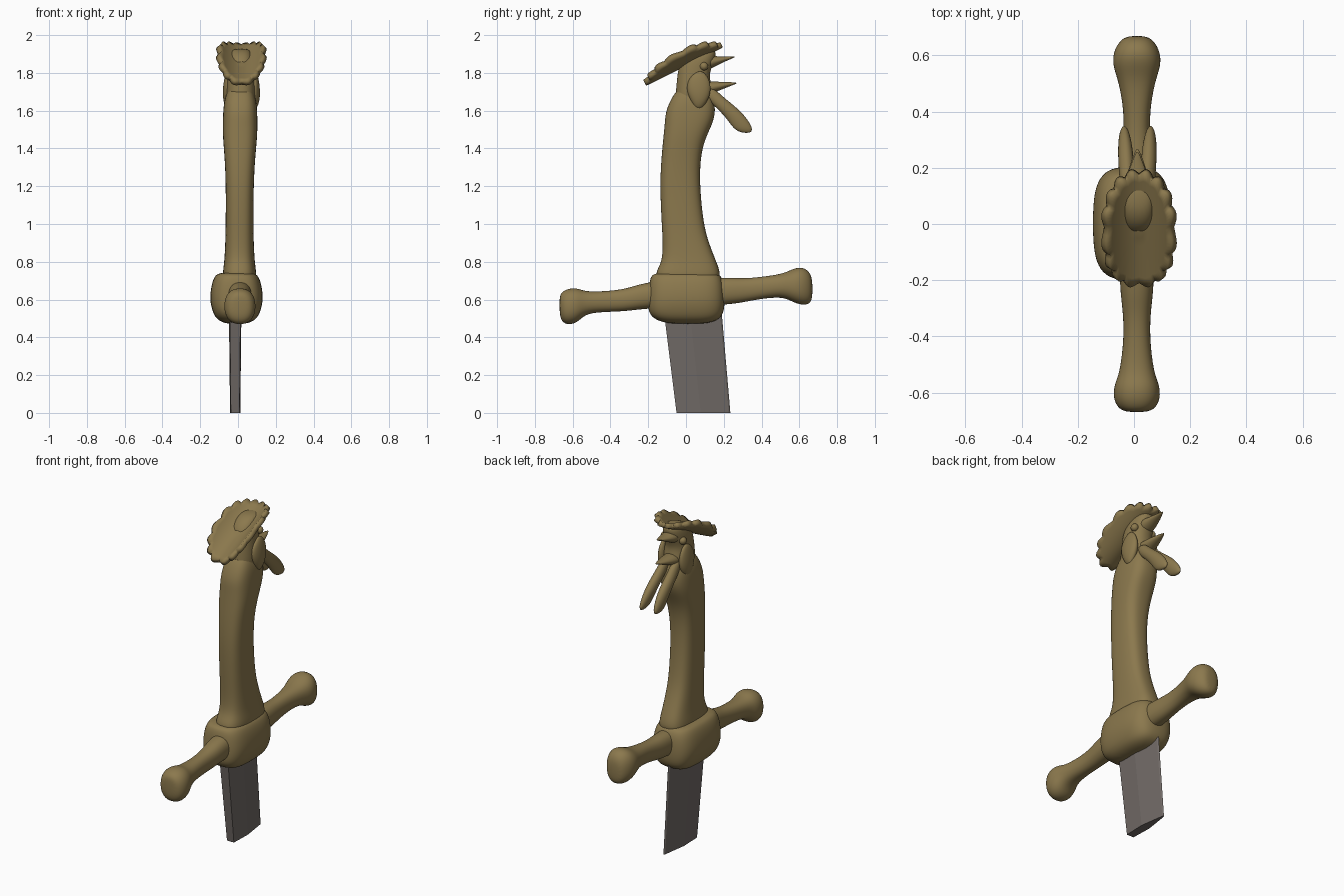
import bpy
import bmesh
from math import sin, cos, pi, copysign

default_cube = bpy.data.objects.get("Cube")
if default_cube:
    bpy.data.objects.remove(default_cube, do_unlink=True)


def make_material(name, colour):
    material = bpy.data.materials.new(name)
    material.use_nodes = True
    material.diffuse_color = colour
    material.node_tree.nodes["Principled BSDF"].inputs["Base Color"].default_value = colour
    return material


bronze = make_material("aged bronze", (0.26, 0.19, 0.075, 1))
steel = make_material("dull steel", (0.16, 0.14, 0.13, 1))


def finish(bm, name, material, subdivisions=0, angle=pi):
    """Turn a bmesh into a shaded object."""
    bmesh.ops.recalc_face_normals(bm, faces=bm.faces[:])
    mesh = bpy.data.meshes.new(name)
    bm.to_mesh(mesh)
    bm.free()
    mesh.materials.append(material)
    obj = bpy.data.objects.new(name, mesh)
    bpy.context.collection.objects.link(obj)
    if subdivisions:
        modifier = obj.modifiers.new("smooth surface", "SUBSURF")
        modifier.levels = modifier.render_levels = subdivisions
    bpy.ops.object.select_all(action="DESELECT")
    obj.select_set(True)
    bpy.context.view_layer.objects.active = obj
    if angle:
        bpy.ops.object.shade_smooth_by_angle(angle=angle)
    return obj


def skin(bm, rings, capped=True):
    """Bridge equal rings of vertices with quads."""
    count = len(rings[0])
    for lower, upper in zip(rings, rings[1:]):
        for i in range(count):
            j = (i + 1) % count
            bm.faces.new((lower[i], lower[j], upper[j], upper[i]))
    if capped:
        bm.faces.new(rings[0])
        bm.faces.new(rings[-1])


def loft(name, rows, axis="Z", power=2.0, sides=16, centre=lambda t: 0.01):
    """Rows hold station, low edge, high edge and half width in x."""
    bm = bmesh.new()
    rings = []
    for station, low, high, half in rows:
        middle, reach = (low + high) / 2, (high - low) / 2 * 1.02
        ring = []
        for i in range(sides):
            a = 2 * pi * (i + 0.5) / sides
            u = copysign(abs(cos(a)) ** (2 / power), cos(a)) * half * 1.02
            v = copysign(abs(sin(a)) ** (2 / power), sin(a)) * reach + middle
            x = centre(station) + u
            ring.append(bm.verts.new((x, v, station) if axis == "Z" else (x, station, v)))
        rings.append(ring)
    skin(bm, rings)
    return finish(bm, name, bronze, subdivisions=2)


# Blade stub: thick spine at the front, tapering to the cutting edge
bm = bmesh.new()
rings = []
for z, spine, edge, half in ((0, -0.05, 0.235, 0.027), (0.52, -0.115, 0.19, 0.033)):
    section = [(0, 0.85), (0.45, 1), (0.97, 0.2), (1, 0)]
    outline = section + [(t, -w) for t, w in reversed(section[:-1])]
    rings.append([bm.verts.new((w * half - 0.015, spine + t * (edge - spine), z))
                  for t, w in outline])
skin(bm, rings)
finish(bm, "blade", steel, angle=0)

# Crossguard bar with knuckle-shaped ends
loft("crossguard", [
    (-0.67, 0.535, 0.61, 0.03), (-0.66, 0.48, 0.64, 0.065),
    (-0.62, 0.465, 0.66, 0.085), (-0.57, 0.48, 0.66, 0.08),
    (-0.53, 0.53, 0.64, 0.06), (-0.4, 0.535, 0.645, 0.045),
    (-0.3, 0.54, 0.66, 0.05), (-0.2, 0.555, 0.7, 0.065),
    (0.2, 0.57, 0.72, 0.06), (0.3, 0.585, 0.71, 0.048),
    (0.4, 0.605, 0.72, 0.045), (0.51, 0.615, 0.735, 0.065),
    (0.56, 0.59, 0.76, 0.085), (0.61, 0.57, 0.775, 0.085),
    (0.655, 0.575, 0.75, 0.06), (0.67, 0.61, 0.7, 0.03),
], axis="Y", power=2.3)

# Central block of the guard
loft("guard_block", [
    (0.47, -0.08, 0.1, 0.05), (0.49, -0.16, 0.17, 0.1),
    (0.53, -0.2, 0.2, 0.125), (0.6, -0.2, 0.205, 0.142),
    (0.68, -0.195, 0.2, 0.132), (0.725, -0.185, 0.185, 0.115),
    (0.745, -0.16, 0.16, 0.09),
], power=3.2, centre=lambda z: -0.008)

# Grip, swelling into the bird's neck
loft("grip", [
    (0.68, -0.16, 0.18, 0.09), (0.75, -0.16, 0.18, 0.088),
    (0.8, -0.125, 0.16, 0.08), (0.9, -0.122, 0.12, 0.075),
    (1.0, -0.128, 0.092, 0.073), (1.2, -0.138, 0.072, 0.073),
    (1.35, -0.13, 0.075, 0.08), (1.45, -0.12, 0.1, 0.09),
    (1.53, -0.112, 0.14, 0.092), (1.59, -0.108, 0.155, 0.09),
    (1.65, -0.085, 0.15, 0.085), (1.7, -0.055, 0.13, 0.07),
    (1.73, -0.02, 0.1, 0.05),
], power=2.8, centre=lambda z: 0.008 + 0.006 * max(0, z - 1))

# Rooster head with an open beak
loft("head", [
    (1.62, -0.06, 0.13, 0.07), (1.68, -0.055, 0.14, 0.078),
    (1.74, -0.05, 0.135, 0.075), (1.79, -0.045, 0.12, 0.07),
    (1.85, -0.035, 0.145, 0.068), (1.9, 0, 0.16, 0.06),
    (1.93, 0.06, 0.15, 0.04),
], power=2.3, centre=lambda z: 0.015)

beak_centre = lambda y: 0.012
loft("upper_beak", [
    (0.08, 1.8, 1.9, 0.055), (0.15, 1.83, 1.89, 0.045),
    (0.2, 1.858, 1.885, 0.028), (0.25, 1.878, 1.888, 0.008),
    (0.257, 1.883, 1.887, 0.002),
], axis="Y", sides=12, centre=beak_centre)
loft("lower_beak", [
    (0.08, 1.67, 1.755, 0.055), (0.15, 1.695, 1.755, 0.045),
    (0.21, 1.72, 1.752, 0.028), (0.26, 1.74, 1.75, 0.008),
    (0.268, 1.743, 1.747, 0.002),
], axis="Y", sides=12, centre=beak_centre)

# Paired wattles, earlobes and eyes
for side, label in ((1, "left"), (-1, "right")):
    loft(label + "_wattle", [
        (1.72, 0.09, 0.15, 0.02), (1.67, 0.1, 0.2, 0.026),
        (1.62, 0.155, 0.265, 0.028), (1.57, 0.205, 0.315, 0.027),
        (1.52, 0.24, 0.348, 0.022), (1.495, 0.265, 0.352, 0.016),
        (1.482, 0.3, 0.34, 0.006),
    ], sides=12, centre=lambda z: 0.012 + side * (0.035 + 0.06 * (1.7 - z)))
    loft(label + "_earlobe", [
        (1.81, 0.06, 0.09, 0.008), (1.77, 0.01, 0.125, 0.022),
        (1.71, 0.0, 0.135, 0.03), (1.66, 0.02, 0.12, 0.028),
        (1.625, 0.04, 0.095, 0.018), (1.61, 0.055, 0.08, 0.006),
    ], sides=12, centre=lambda z: 0.018 + side * 0.07)
    bm = bmesh.new()
    bmesh.ops.create_uvsphere(bm, u_segments=16, v_segments=10, radius=0.022)
    bmesh.ops.translate(bm, verts=bm.verts[:], vec=(0.015 + side * 0.06, 0.095, 1.835))
    finish(bm, label + "_eye", bronze)

# Comb: sloping, dished plate with a scalloped rim
bm = bmesh.new()
hub = bm.verts.new((0.018, -0.015, 1.85))
rings = []
steps, spokes, lobes = 7, 112, 16
for k in range(1, steps + 1):
    ring = []
    for i in range(spokes):
        a = 2 * pi * i / spokes
        r = k / steps
        r *= 1 + 0.09 * r ** 5 * (abs(sin(a * lobes / 2)) - 0.6)
        # Squarer towards the front, rounder towards the beak
        power = 0.72 if sin(a) < 0 else 0.95
        x = copysign(abs(cos(a)) ** power, cos(a)) * r * 0.122
        y = copysign(abs(sin(a)) ** power, sin(a)) * r * 0.2 - 0.015
        z = 1.852 + 0.5 * y + 0.07 * (x / 0.122) ** 2
        ring.append(bm.verts.new((x + 0.018, y, z)))
    rings.append(ring)
skin(bm, rings, capped=False)
for i in range(spokes):
    bm.faces.new((hub, rings[0][i], rings[0][(i + 1) % spokes]))
comb = finish(bm, "comb", bronze, angle=pi / 3)
thickness = comb.modifiers.new("thickness", "SOLIDIFY")
thickness.thickness = 0.028
thickness.offset = 0
